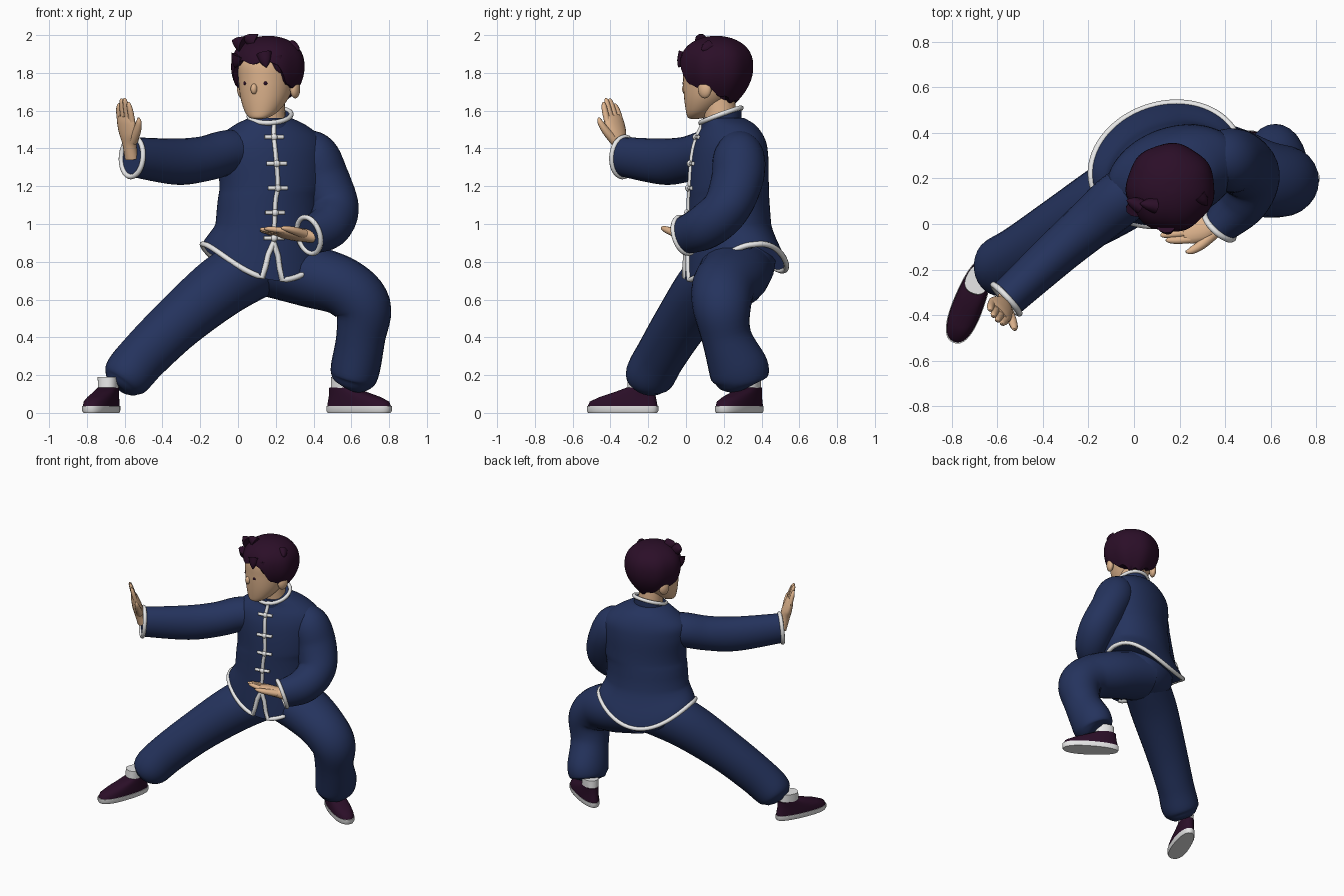
import bpy, bmesh, math
from math import sin, cos, pi, radians
from mathutils import Vector, Matrix

if "Cube" in bpy.data.objects:
    bpy.data.objects.remove(bpy.data.objects["Cube"])

def mat(name, c):
    m = bpy.data.materials.new(name)
    m.diffuse_color = (*c, 1)
    m.use_nodes = True
    m.node_tree.nodes["Principled BSDF"].inputs["Base Color"].default_value = m.diffuse_color
    return m
NAVY = mat("navy cloth", (0.018, 0.033, 0.11))
WHITE = mat("white trim", (0.80, 0.80, 0.80))
SKIN = mat("skin", (0.74, 0.46, 0.27))
DARK = mat("dark plum", (0.024, 0.0045, 0.021))

def finish(name, bm, m):
    bmesh.ops.recalc_face_normals(bm, faces=bm.faces)
    me = bpy.data.meshes.new(name)
    bm.to_mesh(me); bm.free()
    me.materials.append(m)
    ob = bpy.data.objects.new(name, me)
    bpy.context.collection.objects.link(ob)
    for o in bpy.context.selected_objects: o.select_set(False)
    ob.select_set(True); bpy.context.view_layer.objects.active = ob
    bpy.ops.object.shade_smooth_by_angle(angle=radians(50))
    return ob

def loft(name, rows, m, closed=False, caps=True):
    """Skin a list of rings into a surface."""
    bm = bmesh.new()
    vs = [[bm.verts.new(p) for p in r] for r in rows]
    n = len(vs[0])
    for i in range(len(vs) if closed else len(vs) - 1):
        a, b = vs[i], vs[(i + 1) % len(vs)]
        for j in range(n):
            bm.faces.new((a[j], a[(j + 1) % n], b[(j + 1) % n], b[j]))
    if caps and not closed:
        bm.faces.new(vs[0]); bm.faces.new(vs[-1])
    return finish(name, bm, m)

def spline(k, u):
    """Catmull-Rom through the key tuples k at parameter u."""
    i = min(int(u), len(k) - 2); t = u - i
    q = [k[max(0, min(len(k) - 1, i + d))] for d in (-1, 0, 1, 2)]
    return [0.5 * (2 * b + (c - a) * t + (2 * a - 5 * b + 4 * c - d) * t * t
            + (3 * b - a - 3 * c + d) * t ** 3) for a, b, c, d in zip(*q)]

def tube(name, keys, m, ref=(0, 0, 1), n=24, sub=6, closed=False):
    """Elliptic tube; keys are (x, y, z, radius across, radius along ref)."""
    if sub > 1:
        keys = [spline(keys, i / sub) for i in range((len(keys) - 1) * sub + 1)]
    P = [Vector(k[:3]) for k in keys]
    rows, L = [], len(P)
    for i, k in enumerate(keys):
        t = P[(i + 1) % L] - P[i - 1] if closed else P[min(i + 1, L - 1)] - P[max(i - 1, 0)]
        t.normalize()
        s = t.cross(Vector(ref)).normalized(); w = s.cross(t)
        rows.append([P[i] + s * k[3] * cos(2 * pi * j / n) + w * k[4] * sin(2 * pi * j / n)
                     for j in range(n)])
    return loft(name, rows, m, closed)

def trim(name, pts, r=0.013, ref=(0, 0, 1), closed=False):
    return tube(name, [(*p, r, r) for p in pts], WHITE, ref, 8, 1, closed)

def ball(name, c, r, m, rot=0):
    bm = bmesh.new()
    bmesh.ops.create_uvsphere(bm, u_segments=24, v_segments=14, radius=1,
        matrix=Matrix.Translation(c) @ Matrix.Rotation(rot, 4, 'Z') @ Matrix.Diagonal((*r, 1)))
    return finish(name, bm, m)

# ---- jacket body: sections (cx, cy, half width, half depth, z) ----
SEC = [(.14, .262, .335, .262, 0), (.16, .228, .285, .215, 1.0), (.18, .225, .285, .205, 1.2),
       (.175, .228, .30, .195, 1.36), (.17, .23, .285, .175, 1.45), (.17, .225, .20, .14, 1.52),
       (.17, .20, .115, .11, 1.56)]
TURN = radians(18)
def body(phi, s, out=1.0):
    cx, cy, a, b, z = spline(SEC, s)
    if s < 1:   # hem dips at front and back, rises at the sides
        low = .70 if sin(phi) < 0 else .70 + .05 * sin(phi)
        z = (low + .19 * cos(phi) ** 2) * (1 - s) + 1.0 * s
    x, y = a * cos(phi) * out, b * sin(phi) * out
    return Vector((cx + x * cos(TURN) - y * sin(TURN), cy + x * sin(TURN) + y * cos(TURN), z))
def at_height(phi, z, out=1.0):
    lo, hi = 0.0, 6.0
    for _ in range(30):
        mid = (lo + hi) / 2
        lo, hi = (mid, hi) if body(phi, mid).z < z else (lo, mid)
    return body(phi, lo, out)
loft("jacket_body", [[body(2 * pi * j / 64, i / 6) for j in range(64)] for i in range(37)], NAVY)

# white hem with the front split, front seam and knot fastenings
F = radians(-97)
hem = [body(F, .67, 1.01)] + [body(F + .05 + .10 * t, .67 * (1 - t), 1.01) for t in (.33, .67)]
hem += [body(F + .16 + (2 * pi - .32) * i / 80, 0.01, 1.0) for i in range(81)]
hem += [body(F - .05 - .10 * t, .67 * (1 - t), 1.01) for t in (.67, .33)] + [body(F, .67, 1.01)]
trim("jacket_hem_trim", hem, .015)
trim("front_seam", [at_height(F, .90 + .65 * i / 24, 1.005) for i in range(25)], .012, (0, 1, 0))
for i, z in enumerate((1.46, 1.32, 1.19, 1.06, .925)):
    trim(f"knot_fastening_{i}", [at_height(F + d * .045, z, 1.03) for d in range(-4, 5)], .011)
    ball(f"knot_{i}", at_height(F, z, 1.05), (.018, .014, .018), WHITE)

# collar and neck
def collar(phi, z=None):
    return Vector((.17 + .112 * cos(phi), .185 + .108 * sin(phi), z or 1.575 + .04 * sin(phi + .15)))
A = [2 * pi * j / 40 for j in range(40)]
loft("collar", [[collar(p, 1.50) for p in A], [collar(p) for p in A]], NAVY)
trim("collar_trim", [collar(p) for p in A], .013, closed=True)
tube("neck", [(.17, .19, 1.5, .085, .085), (.16, .17, 1.7, .085, .085)], SKIN, (0, 1, 0))

# ---- sleeves with cuffs ----
def sleeve(name, keys):
    tube(name, keys, NAVY)
    end = Vector(keys[-1][:3]); ax = (end - Vector(keys[-2][:3])).normalized()
    s = ax.cross(Vector((0, 0, 1))).normalized(); w = s.cross(ax)
    trim(name + "_cuff", [end + s * keys[-1][3] * cos(p) + w * keys[-1][4] * sin(p) for p in A],
         .014, ax, True)
sleeve("right_sleeve", [(.10, .21, 1.39, .10, .10), (-.05, .12, 1.38, .12, .118),
       (-.18, .01, 1.345, .112, .12), (-.33, -.12, 1.33, .10, .122), (-.56, -.33, 1.355, .085, .105)])
sleeve("left_sleeve", [(.32, .27, 1.42, .09, .09), (.40, .28, 1.36, .135, .13), (.46, .27, 1.23, .14, .13),
       (.51, .21, 1.08, .13, .125), (.475, .10, .985, .115, .12), (.375, -.01, .94, .08, .10)])

# ---- hands: wrist, pointing axis, thumb side ----
def hand(name, wrist, axis, side):
    o, a = Vector(wrist), Vector(axis).normalized()
    s = Vector(side); s = (s - a * s.dot(a)).normalized()
    nrm = tuple(a.cross(s))
    k = lambda u, v, ra, rb: (*(o + a * u + s * v), ra, rb)
    tube(name + "_palm", [k(-.06, 0, .038, .034), k(.02, 0, .04, .034), k(.08, .002, .062, .034),
         k(.14, 0, .066, .027), k(.175, 0, .056, .018)], SKIN, nrm, 16)
    for i, l in enumerate((.085, .105, .10, .07)):
        v = .046 - .031 * i
        tube(f"{name}_finger_{i}", [k(.14, v, .018, .016), k(.16 + l * .5, v * .95, .017, .015),
             k(.155 + l, v * .85, .013, .011), k(.17 + l, v * .82, .004, .004)], SKIN, nrm, 10, 4)
    tube(name + "_thumb", [k(.04, .03, .028, .024), k(.10, .075, .022, .02), k(.15, .098, .016, .014),
         k(.175, .10, .005, .005)], SKIN, nrm, 10, 4)
hand("right_hand", (-.572, -.345, 1.405), (-.04, -.075, .28), (.67, -.74, 0))
hand("left_hand", (.385, -.005, .935), (-1, -.12, .13), (0, -1, .25))

# ---- trousers ----
ball("trouser_seat", (.15, .27, .80), (.25, .20, .17), NAVY, TURN)
tube("right_trouser_leg", [(.12, .25, .79, .16, .17), (-.08, .12, .675, .165, .165),
     (-.31, -.02, .485, .145, .145), (-.49, -.13, .31, .13, .137), (-.585, -.19, .20, .132, .13),
     (-.62, -.205, .155, .10, .10), (-.635, -.21, .135, .06, .06)], NAVY)
tube("left_trouser_leg", [(.17, .27, .78, .165, .20), (.38, .25, .725, .165, .19), (.56, .20, .665, .155, .17),
     (.66, .19, .56, .15, .155), (.65, .215, .40, .13, .132), (.62, .28, .23, .13, .158),
     (.605, .295, .165, .11, .13), (.60, .30, .15, .06, .07)], NAVY, (0, 1, 0))

# ---- socks and slippers: rings (z, shift along foot, half length, half width) ----
def foot(name, cx, cy, dx, dy):
    d = Vector((dx, dy, 0)).normalized(); s = Vector((-d.y, d.x, 0)); c = Vector((cx, cy, 0))
    def ring(z, off, l, w):
        out = []
        for p in A:
            u, v = [math.copysign(abs(q) ** .85, q) for q in (cos(p), sin(p))]
            width = w * (1 + .12 * u)
            out.append(c + d * (off + l * u) + s * v * width + Vector((0, 0, z)))
        return out
    loft(name + "_sole", [ring(*r) for r in ((0, 0, .193, .062), (.012, 0, .2, .068), (.036, 0, .2, .068))], WHITE)
    loft(name + "_slipper", [ring(*r) for r in ((.034, 0, .195, .065), (.06, -.004, .187, .064),
         (.085, -.03, .155, .06), (.11, -.07, .112, .055), (.135, -.105, .075, .05))], DARK)
    loft(name + "_sock", [ring(*r) for r in ((.11, -.10, .07, .05), (.19, -.10, .066, .052))], WHITE)
foot("right", -.72, -.335, -.36, -.93)
foot("left", .64, .285, .83, -.55)

# ---- head, turned to its right; local front is -y ----
HT = radians(-25)
def hp(x, y, z):
    return Vector((.16 + x * cos(HT) - y * sin(HT), .16 + x * sin(HT) + y * cos(HT), z))
FACE = [(1.557, .025, .02, -.125), (1.565, .055, .045, -.115), (1.60, .093, .085, -.082), (1.67, .128, .130, -.045),
        (1.76, .147, .160, -.02), (1.86, .155, .165, -.01), (1.94, .12, .12, 0), (1.97, .03, .03, 0)]
rows = []
for i in range(43):
    z, w, dp, off = spline(FACE, i / 6)
    rows.append([hp(w * cos(p), off + dp * sin(p), z) for p in A])
loft("face", rows, SKIN)
ball("nose", hp(0, -.178, 1.715), (.018, .02, .028), SKIN, HT)
for sgn, side in ((-1, "right"), (1, "left")):
    ball(side + "_ear", hp(sgn * .155, .005, 1.715), (.024, .038, .05), SKIN, HT)
    ball(side + "_eye", hp(sgn * .06, -.163, 1.745), (.010, .006, .010), DARK, HT + sgn * .4)

# hair cap: fringe at the front, sideburns, low nape
def hair(p, t, inner=1.0):
    c = -sin(p)
    e = max(0, min(1, (c - .5) / .3)); e = e * e * (3 - 2 * e)
    zb = 1.73 + .125 * e - .085 * max(0, -c) + .01 * sin(9 * p)
    z = zb + (1.995 - zb) * sin(t * pi / 2)
    u = (z - 1.83) / .166
    r = math.sqrt(max(0, 1 - abs(u) ** 2.5)) if u > 0 else 1 - .36 * u * u
    r *= .194 * inner * (1 + .018 * sin(7 * p + 1) * cos(t * pi / 2))
    return hp(r * cos(p), r * sin(p), z)
H = [2 * pi * j / 72 for j in range(72)]
loft("hair", [[hair(p, 0, .80) for p in H]] + [[hair(p, min(i / 18, .995)) for p in H] for i in range(19)], DARK)
LOCKS = [((-.09, -.13, 1.95), (-.15, -.13, 1.972)), ((-.03, -.10, 1.965), (-.09, -.12, 1.992)),
         ((.05, -.16, 1.90), (.075, -.185, 1.83)), ((-.10, -.15, 1.89), (-.125, -.15, 1.83)),
         ((.13, .02, 1.93), (.18, .0, 1.925)), ((.10, -.12, 1.88), (.13, -.125, 1.80))]
for i, (a, b) in enumerate(LOCKS):
    a, b = hp(*a), hp(*b)
    tube(f"hair_lock_{i}", [(*a, .045, .035), (*a.lerp(b, .6), .028, .022), (*b, .003, .003)], DARK, (.3, 1, .2), 10, 3)
